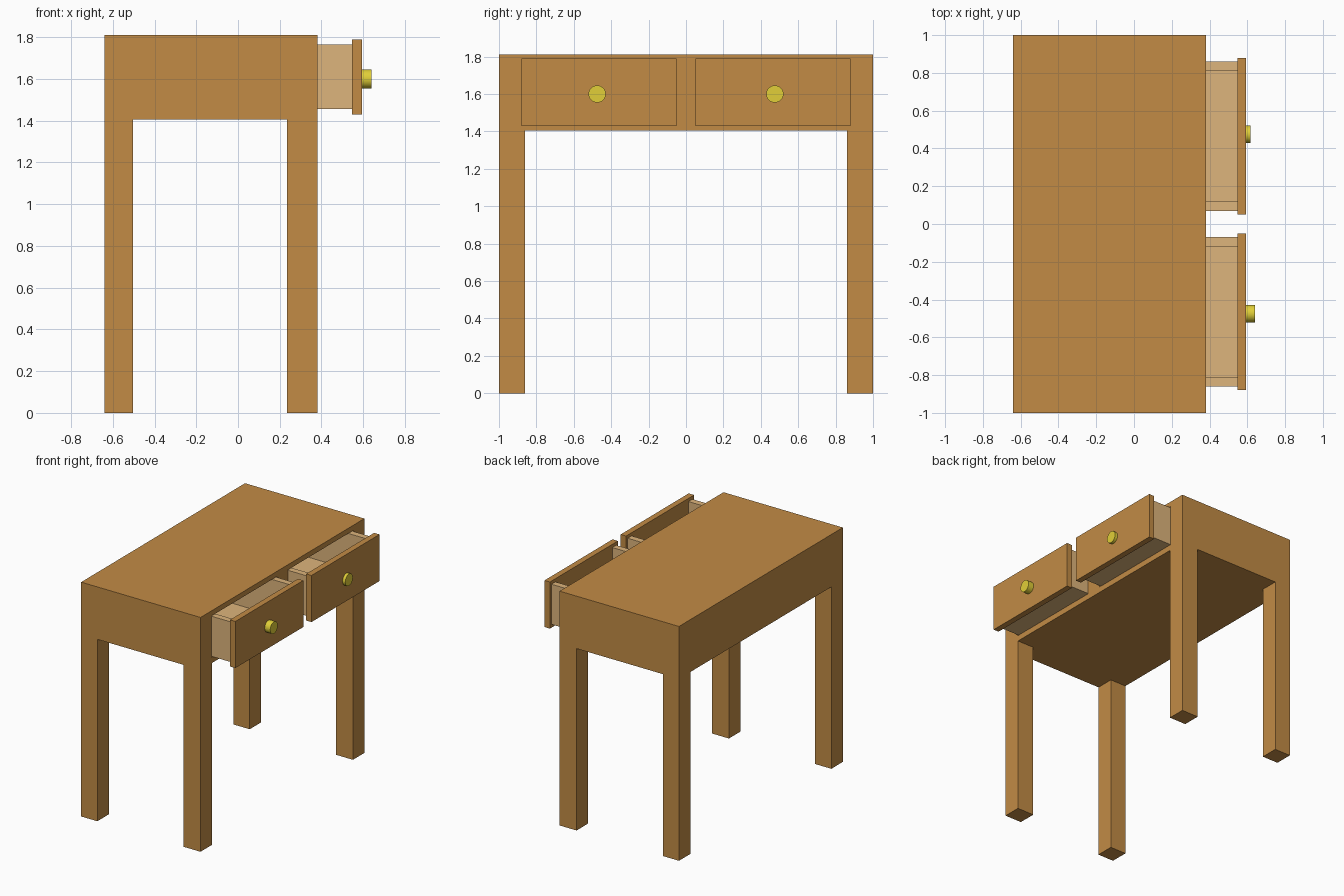
import bpy
from math import pi

if "Cube" in bpy.data.objects:
    bpy.data.objects.remove(bpy.data.objects["Cube"])


def material(name, rgb):
    m = bpy.data.materials.new(name)
    m.diffuse_color = (*rgb, 1)
    m.use_nodes = True
    m.node_tree.nodes["Principled BSDF"].inputs["Base Color"].default_value = m.diffuse_color
    return m


WOOD = material("wood", (0.54, 0.26, 0.06))
PALE = material("pale_wood", (0.73, 0.46, 0.20))
BRASS = material("brass", (0.75, 0.62, 0.04))


def box(name, x, y, z, mat):
    bpy.ops.mesh.primitive_cube_add(size=1, location=[sum(r) / 2 for r in (x, y, z)])
    ob = bpy.context.object
    ob.name = name
    ob.scale = [r[1] - r[0] for r in (x, y, z)]
    bpy.ops.object.transform_apply(location=False, rotation=False, scale=True)
    ob.data.materials.append(mat)
    return ob


BACK, FRONT = -0.64, 0.38
INNER = (1.45, 1.77)   # height range of the drawer openings

# Carcass: top, bottom, back, ends and divider leave two openings facing +x
box("table_top", (BACK, FRONT), (-1, 1), (INNER[1], 1.81), WOOD)
box("carcass_bottom", (BACK, FRONT), (-1, 1), (1.405, INNER[0]), WOOD)
box("carcass_back", (BACK, -0.58), (-0.865, 0.865), INNER, WOOD)
box("drawer_divider", (-0.58, FRONT), (-0.065, 0.065), INNER, WOOD)
for side, y in (("left", (-1, -0.865)), ("right", (0.865, 1))):
    box(f"carcass_end_{side}", (BACK, FRONT), y, INNER, WOOD)

# Square legs
for end, x in (("back", (BACK, -0.502)), ("front", (0.235, FRONT))):
    for side, y in (("left", (-1, -0.86)), ("right", (0.86, 1))):
        box(f"{end}_leg_{side}", x, y, (0, 1.405), WOOD)


def drawer(side, s, knob_depth):
    def part(name, x, y, z, mat):
        return box(f"{name}_{side}", x, sorted((s * y[0], s * y[1])), z, mat)

    # Open tray
    part("drawer_floor", (-0.40, 0.55), (0.07, 0.86), (1.455, 1.49), PALE)
    part("drawer_inner_side", (-0.40, 0.55), (0.07, 0.118), (1.49, 1.765), PALE)
    part("drawer_outer_side", (-0.40, 0.55), (0.812, 0.86), (1.49, 1.765), PALE)
    part("drawer_back", (-0.40, -0.352), (0.118, 0.812), (1.49, 1.765), PALE)
    # Front panel and round knob
    part("drawer_front", (0.547, 0.593), (0.05, 0.88), (1.43, 1.79), WOOD)
    bpy.ops.mesh.primitive_cylinder_add(
        vertices=32, radius=0.046, depth=knob_depth + 0.01,
        location=(0.593 + (knob_depth - 0.01) / 2, s * 0.475, 1.60),
        rotation=(0, pi / 2, 0))
    knob = bpy.context.object
    knob.name = f"drawer_knob_{side}"
    knob.data.materials.append(BRASS)
    bpy.ops.object.shade_smooth_by_angle()


drawer("left", -1, 0.047)
drawer("right", 1, 0.023)
